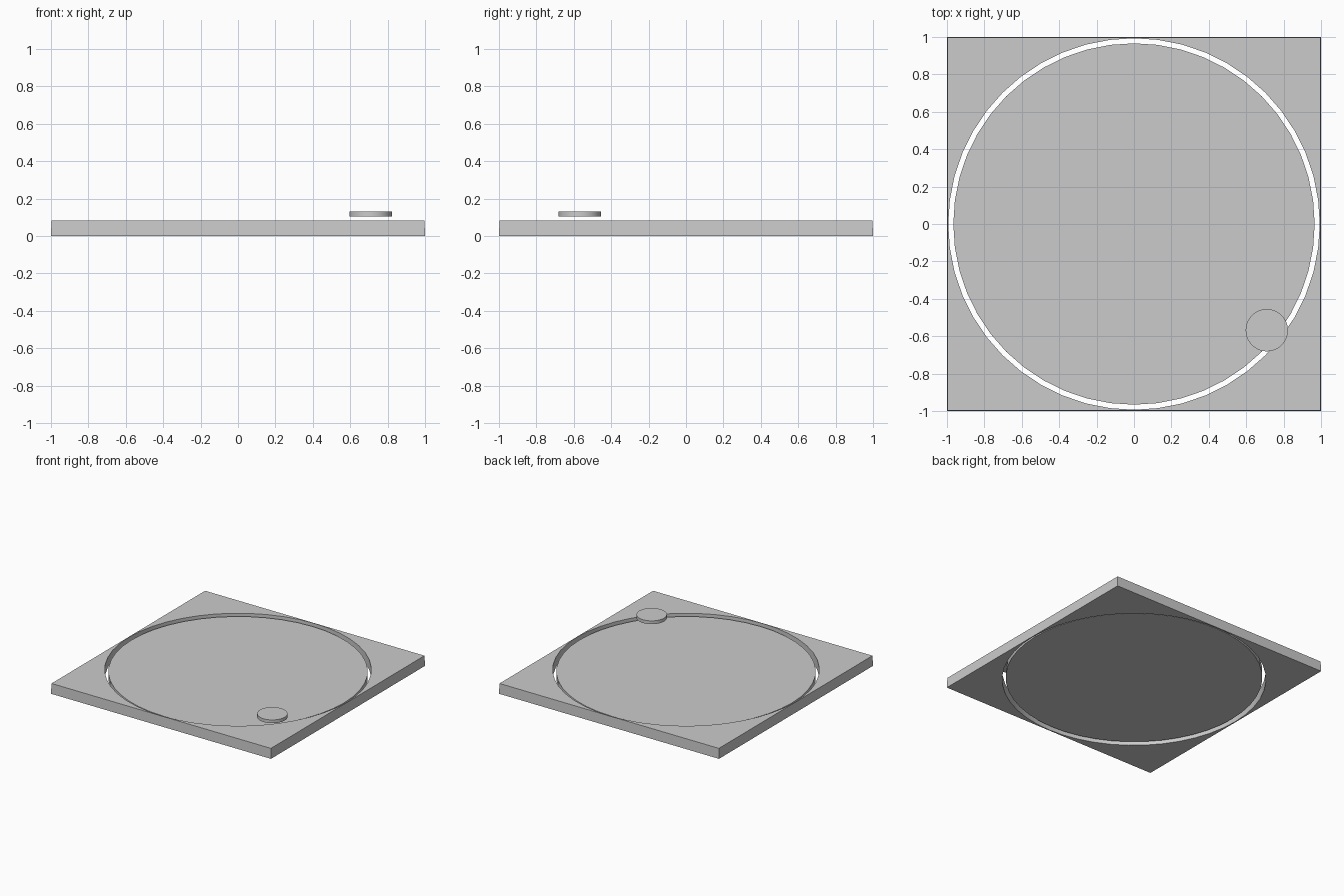
import bpy
import bmesh
from math import cos, sin, radians, tau

SEGMENTS = 48

cube = bpy.data.objects.get("Cube")
if cube:
    bpy.data.objects.remove(cube, do_unlink=True)

gray = bpy.data.materials.new("plain gray")
gray.use_nodes = True
color = (0.6, 0.6, 0.6, 1)
gray.diffuse_color = color
gray.node_tree.nodes["Principled BSDF"].inputs["Base Color"].default_value = color


def finish(obj):
    """Give a part its colour and smooth its round walls."""
    obj.data.materials.clear()
    obj.data.materials.append(gray)
    bpy.ops.object.select_all(action="DESELECT")
    obj.select_set(True)
    bpy.context.view_layer.objects.active = obj
    bpy.ops.object.shade_smooth_by_angle(angle=radians(30))


def disc(name, x, y, radius, bottom, top):
    bpy.ops.mesh.primitive_cylinder_add(
        vertices=SEGMENTS, radius=radius, depth=top - bottom,
        location=(x, y, (bottom + top) / 2))
    obj = bpy.context.object
    obj.name = name
    finish(obj)


def square_frame(name, hole_radius, half_bottom, half_top, height):
    """Square slab with a round hole, built as four bridged rings."""
    bm = bmesh.new()

    def ring(size, z, square):
        verts = []
        for i in range(SEGMENTS):
            c, s = cos(tau * i / SEGMENTS), sin(tau * i / SEGMENTS)
            r = size / max(abs(c), abs(s)) if square else size
            verts.append(bm.verts.new((c * r, s * r, z)))
        return verts

    rings = [ring(hole_radius, 0, False), ring(hole_radius, height, False),
             ring(half_top, height, True), ring(half_bottom, 0, True)]
    for a, b in zip(rings, rings[1:] + rings[:1]):
        for i in range(SEGMENTS):
            j = (i + 1) % SEGMENTS
            bm.faces.new((a[i], a[j], b[j], b[i]))
    bmesh.ops.recalc_face_normals(bm, faces=bm.faces)

    mesh = bpy.data.meshes.new(name)
    bm.to_mesh(mesh)
    bm.free()
    obj = bpy.data.objects.new(name, mesh)
    bpy.context.collection.objects.link(obj)
    finish(obj)


# Square surround with the round opening
square_frame("square_frame", 0.993, 1.0, 0.997, 0.084)
# Loose round plate sitting inside the opening
disc("round_plate", 0, 0, 0.966, 0.015, 0.07)
# Small button hovering above the plate's edge
disc("button", 0.71, -0.568, 0.113, 0.103, 0.13)
